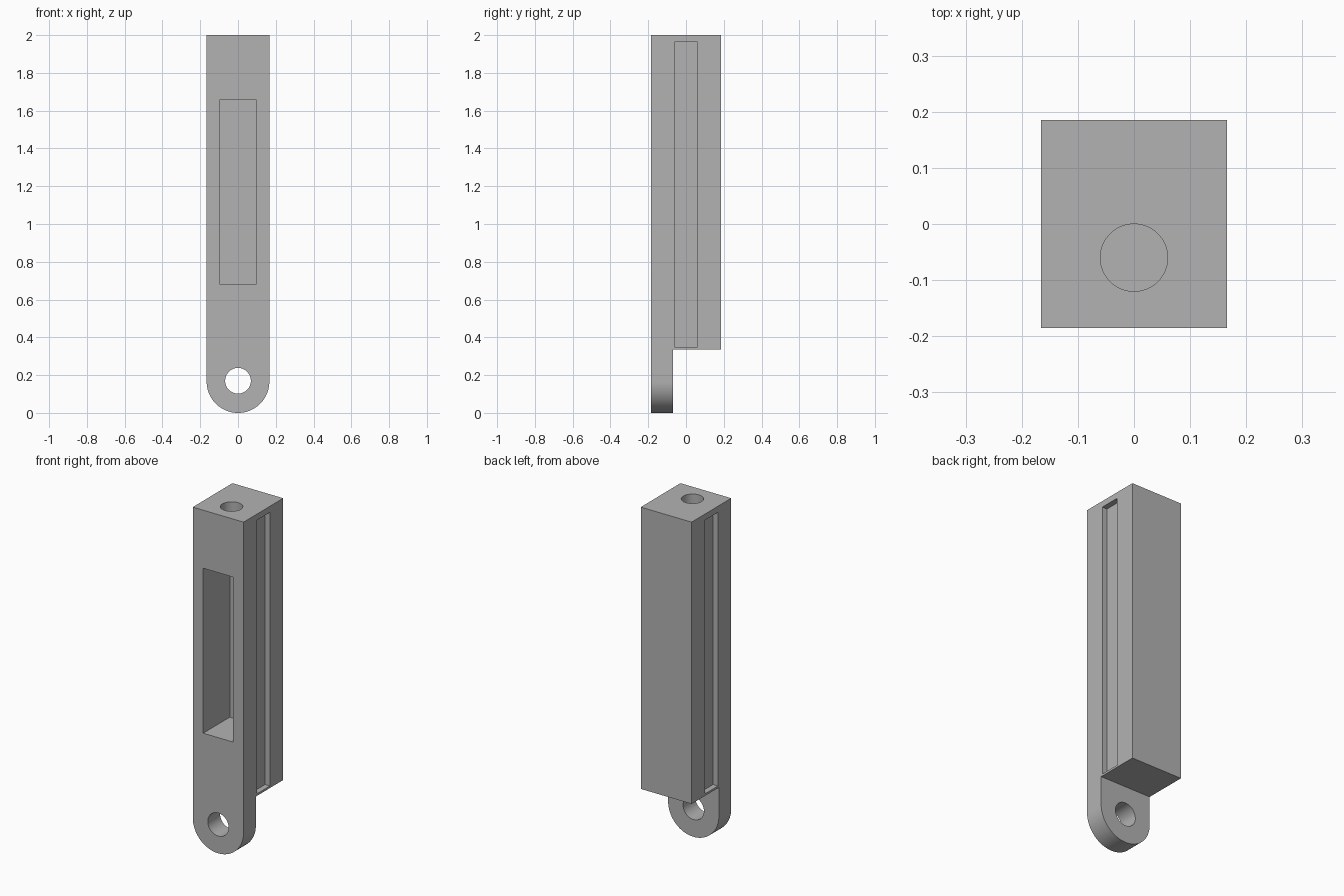
import bpy
import bmesh
from math import pi, sin, cos
from mathutils import Matrix

HALF_W, HALF_D, HEIGHT = 0.166, 0.185, 2.0
STEP_Y, STEP_Z = -0.07, 0.336

cube = bpy.data.objects.get("Cube")
if cube:
    bpy.data.objects.remove(cube, do_unlink=True)

grey = bpy.data.materials.new("plain_grey")
grey.use_nodes = True
colour = (0.45, 0.45, 0.45, 1)
grey.diffuse_color = colour
grey.node_tree.nodes["Principled BSDF"].inputs["Base Color"].default_value = colour


def make_object(name, bm):
    bmesh.ops.recalc_face_normals(bm, faces=bm.faces)
    mesh = bpy.data.meshes.new(name)
    bm.to_mesh(mesh)
    bm.free()
    mesh.materials.append(grey)
    obj = bpy.data.objects.new(name, mesh)
    bpy.context.collection.objects.link(obj)
    return obj


def box(name, low, high):
    bm = bmesh.new()
    bmesh.ops.create_cube(bm, size=1)
    for v in bm.verts:
        v.co = [a + (c + 0.5) * (b - a) for a, b, c in zip(low, high, v.co)]
    return make_object(name, bm)


def cylinder(name, centre, radius, length, rotation=Matrix()):
    bm = bmesh.new()
    bmesh.ops.create_cone(bm, cap_ends=True, segments=64, radius1=radius,
                          radius2=radius, depth=length,
                          matrix=Matrix.Translation(centre) @ rotation)
    return make_object(name, bm)


# Bar with a rounded lower end, extruded from front to back
steps = 48
outline = [(HALF_W, HEIGHT), (-HALF_W, HEIGHT)]
for i in range(steps + 1):
    a = pi + pi * i / steps
    outline.append((HALF_W * cos(a), HALF_W + HALF_W * sin(a)))
bm = bmesh.new()
face = bm.faces.new([bm.verts.new((x, -HALF_D, z)) for x, z in outline])
extruded = bmesh.ops.extrude_face_region(bm, geom=[face], use_keep_orig=True)["geom"]
bmesh.ops.translate(bm, vec=(0, 2 * HALF_D, 0),
                    verts=[g for g in extruded if isinstance(g, bmesh.types.BMVert)])
body = make_object("slotted_bar", bm)

# Cutters: step behind the lug, front pocket, lug hole, top hole, side grooves
cutters = [
    box("step_cutter", (-1, STEP_Y, -1), (1, 1, STEP_Z)),
    box("pocket_cutter", (-0.098, -1, 0.683), (0.098, 0.063, 1.657)),
    cylinder("lug_hole_cutter", (0, 0, 0.17), 0.068, 1, Matrix.Rotation(pi / 2, 4, "X")),
    cylinder("top_hole_cutter", (0, -0.06, 1.8), 0.06, 0.5),
]
for name, side in (("left", 1), ("right", -1)):
    x0, x1 = sorted((side * (HALF_W - 0.032), side * 0.5))
    cutters.append(box(name + "_groove_cutter", (x0, -0.061, 0.348), (x1, 0.061, 1.964)))

bpy.ops.object.select_all(action="DESELECT")
body.select_set(True)
bpy.context.view_layer.objects.active = body
for cutter in cutters:
    cutter.hide_render = True
    mod = body.modifiers.new(cutter.name, "BOOLEAN")
    mod.operation = "DIFFERENCE"
    mod.solver = "EXACT"
    mod.object = cutter
    bpy.ops.object.modifier_apply(modifier=mod.name)
    bpy.data.objects.remove(cutter, do_unlink=True)

# Smooth curved walls, crisp edges elsewhere
bpy.ops.object.shade_smooth_by_angle(angle=pi / 6)
